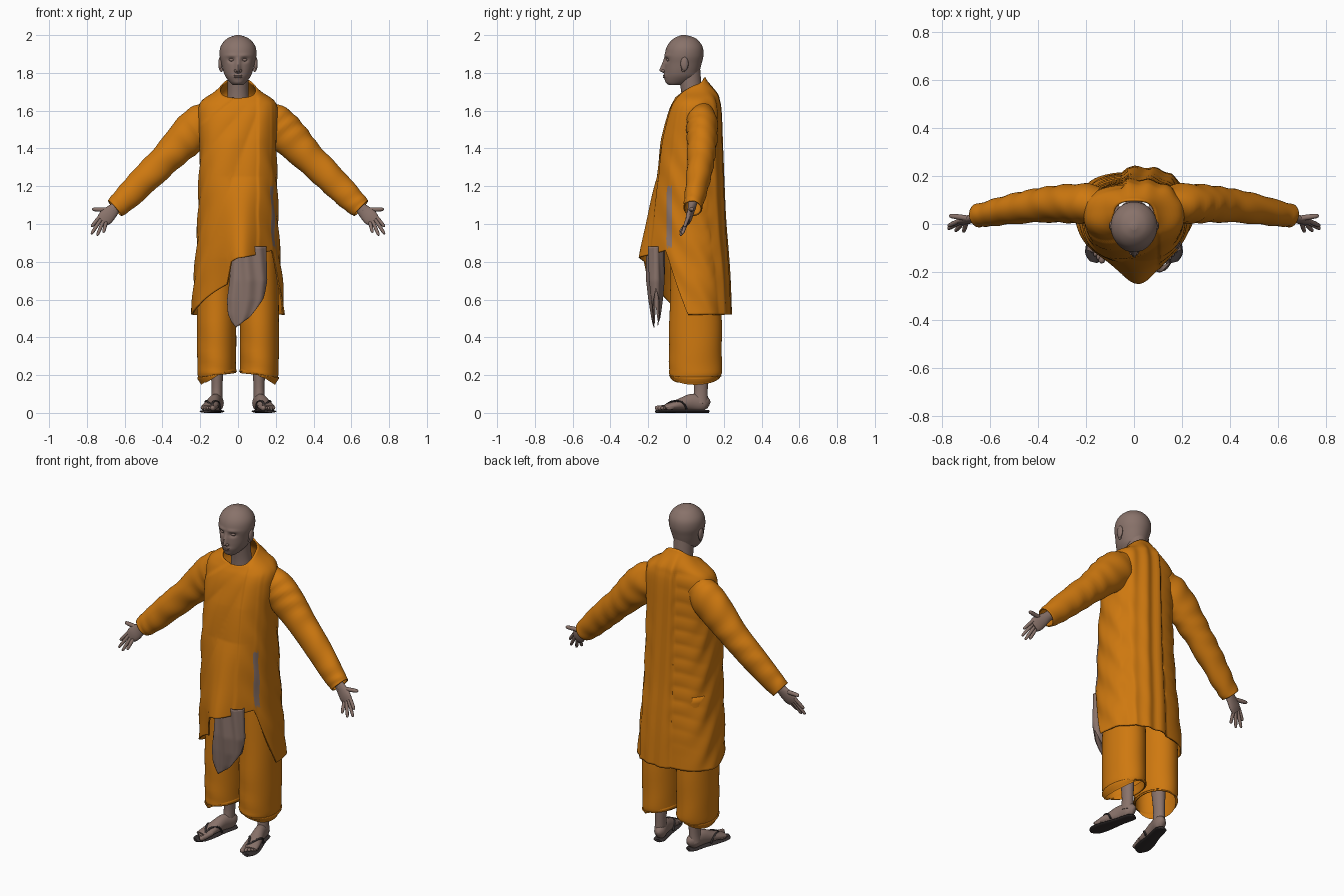
import bpy, bmesh, math
from mathutils import Vector, Matrix

if "Cube" in bpy.data.objects:
    bpy.data.objects.remove(bpy.data.objects["Cube"])


def material(name, r, g, b):
    m = bpy.data.materials.new(name)
    m.use_nodes = True
    m.diffuse_color = (r, g, b, 1)
    m.node_tree.nodes["Principled BSDF"].inputs["Base Color"].default_value = (r, g, b, 1)
    return m


SAFFRON = material("saffron cloth", 0.62, 0.19, 0.005)
SKIN = material("brown grey skin", 0.25, 0.17, 0.145)
DARK = material("dark sandal", 0.035, 0.028, 0.028)
Y, Z = Vector((0, 1, 0)), Vector((0, 0, 1))


def clamp(v):
    return max(0.0, min(1.0, v))


def finish(bm, name, mat, thick=0):
    bmesh.ops.recalc_face_normals(bm, faces=bm.faces)
    me = bpy.data.meshes.new(name)
    bm.to_mesh(me)
    bm.free()
    me.materials.append(mat)
    ob = bpy.data.objects.new(name, me)
    bpy.context.collection.objects.link(ob)
    bpy.ops.object.select_all(action="DESELECT")
    ob.select_set(True)
    bpy.context.view_layer.objects.active = ob
    bpy.ops.object.shade_smooth_by_angle(angle=math.radians(50))
    if thick:
        mod = ob.modifiers.new("thickness", "SOLIDIFY")
        mod.thickness, mod.offset = thick, -1
    return ob


def skin(name, rings, mat, caps=True, thick=0):
    """Bridge closed rings of points into one surface."""
    bm = bmesh.new()
    vs = [[bm.verts.new(p) for p in ring] for ring in rings]
    n = len(vs[0])
    for a, b in zip(vs, vs[1:]):
        for i in range(n):
            bm.faces.new((a[i], a[(i + 1) % n], b[(i + 1) % n], b[i]))
    if caps:
        bm.faces.new(vs[0])
        bm.faces.new(vs[-1])
    return finish(bm, name, mat, thick)


def resample(rows, n):
    """Smooth curve through table rows."""
    rows = [Vector(r) for r in rows]
    last, out = len(rows) - 1, []
    for i in range(n):
        f = i / (n - 1) * last
        k = min(int(f), last - 1)
        t = f - k
        p, q = rows[k], rows[k + 1]
        m0 = (q - rows[max(k - 1, 0)]) / 2
        m1 = (rows[min(k + 2, last)] - p) / 2
        out.append(p + m0 * t + (3 * (q - p) - 2 * m0 - m1) * t**2 + (2 * (p - q) + m0 + m1) * t**3)
    return out


def lookup(rows, key):
    """Linear table lookup on the first column (ascending)."""
    for a, b in zip(rows, rows[1:]):
        if key <= b[0]:
            t = clamp((key - a[0]) / (b[0] - a[0]))
            return [u + (v - u) * t for u, v in zip(a, b)]
    return list(rows[-1])


def tube(name, rows, mat, n=12, seg=16, ref=Y, caps=True, thick=0, wrinkle=0):
    """Oval tube along rows of (x, y, z, radius, radius along ref)."""
    pts = resample(rows, n)
    cs = [Vector(p[:3]) for p in pts]
    rings = []
    for i, p in enumerate(pts):
        t = (cs[min(i + 1, n - 1)] - cs[max(i - 1, 0)]).normalized()
        side = ref.cross(t).normalized()
        up = t.cross(side)
        ring = []
        for j in range(seg):
            a = math.tau * j / seg
            w = 1 + wrinkle * math.sin(i * 1.1 + 2 * math.sin(a + i * 0.2)) * math.cos(a - 1)
            ring.append(cs[i] + (side * math.cos(a) * p[3] + up * math.sin(a) * p[4]) * w)
        rings.append(ring)
    return skin(name, rings, mat, caps, thick)


def ball(name, loc, size, mat=SKIN):
    bm = bmesh.new()
    bmesh.ops.create_uvsphere(bm, u_segments=16, v_segments=10, radius=1,
                              matrix=Matrix.Translation(loc) @ Matrix.Diagonal((*size, 1)))
    return finish(bm, name, mat)


# Head: height, half width, front and back, with face relief
def face_relief(x, z):
    nose = clamp((1.885 - z) / 0.07) * clamp((z - 1.798) / 0.012)
    d = -0.027 * nose * math.exp(-(x / 0.013) ** 2)
    d += 0.013 * math.exp(-((abs(x) - 0.035) / 0.018) ** 2 - ((z - 1.868) / 0.012) ** 2)
    d -= 0.005 * math.exp(-((abs(x) - 0.035) / 0.03) ** 2 - ((z - 1.892) / 0.009) ** 2)
    d -= 0.007 * math.exp(-(x / 0.03) ** 2 - ((z - 1.782) / 0.013) ** 2)
    return d


HEAD = [(1.735, .025, -.09, -.04), (1.75, .043, -.108, .02), (1.78, .066, -.113, .06),
        (1.81, .078, -.114, .072), (1.85, .088, -.113, .083), (1.89, .097, -.113, .092),
        (1.93, .095, -.105, .09), (1.96, .08, -.088, .075), (1.985, .052, -.06, .048),
        (2.0, .012, -.025, .0)]
rings = []
for z, rx, yf, yb in resample(HEAD, 70):
    ring = []
    for j in range(96):
        a = math.tau * j / 96
        x, y = rx * math.cos(a), (yf + yb) / 2 + (yb - yf) / 2 * math.sin(a)
        ring.append((x, y + (face_relief(x, z) if math.sin(a) < 0 else 0), z))
    rings.append(ring)
skin("head", rings, SKIN)
tube("neck", [(0, .04, 1.6, .065, .06), (0, .03, 1.7, .055, .055), (0, .015, 1.82, .055, .06)], SKIN, seg=32)
ball("upper_lip", (0, -.114, 1.786), (.023, .009, .004))
ball("lower_lip", (0, -.113, 1.777), (.02, .009, .005))
for s, side in ((1, "left"), (-1, "right")):
    ball(side + "_ear", (s * .093, -.008, 1.848), (.011, .021, .037))
    ball(side + "_ear_lobe", (s * .088, -.014, 1.818), (.008, .011, .014))
    ball(side + "_eye", (s * .034, -.093, 1.869), (.015, .011, .008))
    ball(side + "_nostril", (s * .011, -.118, 1.811), (.009, .012, .008))

# Robe: draped shell whose hem height changes around the body
ROBE = sorted(tuple(r) for r in resample([
    (.5, .247, -.12, .218), (.7, .235, -.135, .21), (.85, .222, -.142, .2), (1.0, .214, -.14, .188),
    (1.2, .208, -.138, .178), (1.4, .203, -.118, .17), (1.55, .21, -.09, .165), (1.62, .208, -.07, .16),
    (1.66, .185, -.05, .152), (1.7, .125, -.03, .142), (1.74, .085, -.015, .122), (1.79, .055, .0, .095)], 90))
HEM = [(-180, .52), (-145, .57), (-100, .68), (-96, .8), (-90, .82), (-40, .86), (-8, .52), (180, .52)]


def folds(x, z, front):
    if front:
        # wrapped edge from left shoulder to right armpit, then fanned folds
        d = 0.012 * clamp((1.69 + 0.79 * x - z) / 0.012)
        fan = math.atan2(x - 0.17, 1.78 - z)
        d += 0.010 * abs(math.sin(9 * fan)) * clamp((1.65 - z) / 0.2)
        return d + 0.008 * clamp((x - 0.1) / 0.01) * clamp((0.19 - x) / 0.01)
    # shoulder cloth falling down the back, and swags beside it
    sash = clamp((x + 0.05) / 0.02) * clamp((0.19 - x) / 0.03)
    pleats = 0.005 * math.sin(75 * x + 2 * z)
    swag = 0.004 * math.sin(38 * (z + 2.5 * (x + 0.05) ** 2) + 6 * x) * clamp((z - 0.6) / 0.3)
    return sash * (0.022 + pleats) + (1 - sash) * swag


SEG, ROWS = 180, 110
rings = []
for k in range(ROWS + 1):
    ring = []
    for j in range(SEG):
        deg = -180 + 360 * j / SEG
        c, s = math.cos(math.radians(deg)), math.sin(math.radians(deg))
        top = 1.738 + 0.04 * s - 0.03 * max(0, -s) ** 4
        z = top + (lookup(HEM, deg)[1] - top) * k / ROWS
        _, rx, yf, yb = lookup(ROBE, z)
        ux = math.copysign(abs(c) ** 0.8, c)
        uy = math.copysign(abs(s) ** 0.8, s)
        x, y = rx * ux, (yf + yb) / 2 + (yb - yf) / 2 * uy
        d = folds(x, z, s < 0) * clamp((1.76 - z) / 0.08) * abs(s)
        y += math.copysign(d, s)
        x += 0.004 * abs(c) * math.sin(30 * z + 9 * s) * clamp((1.5 - z) / 0.2)
        if s < 0:  # front panel swings forward toward its hem
            y -= 0.088 * clamp((1.25 - z) / 0.43) * math.exp(-((x - 0.02) / 0.095) ** 2)
        ring.append((x, y, z))
    rings.append(ring)
robe = skin("robe", rings, SAFFRON, caps=False, thick=0.008)
robe.data.materials.append(SKIN)
for f in robe.data.polygons:  # lining showing at the side opening
    if f.center.x > 0.15 and -0.102 < f.center.y < -0.075 and 0.88 < f.center.z < 1.2:
        f.material_index = 1

# Under cloth hanging below the front panel
CLOTH = [(.45, .0, .03, .012), (.52, .02, .075, .024), (.6, .04, .098, .035), (.7, .055, .1, .045), (.88, .06, .09, .045)]
CLOTH_HEM = [(-180, .56), (-150, .48), (-110, .45), (-80, .47), (-50, .5), (0, .66), (60, .52), (120, .46), (180, .56)]
rings = []
for k in range(31):
    ring = []
    for j in range(64):
        deg = -180 + 360 * j / 64
        a = math.radians(deg)
        z = 0.88 + (lookup(CLOTH_HEM, deg)[1] - 0.88) * k / 30
        _, cx, rx, ry = lookup(CLOTH, z)
        fold = 1 + 0.14 * math.sin(7 * a + 9 * z)
        ring.append((cx + rx * math.cos(a), -0.16 + ry * math.sin(a) * fold, z))
    rings.append(ring)
skin("hanging_cloth", rings, SKIN, caps=False, thick=0.004)

SLEEVE = [(.13, .08, 1.575, .085, .07), (.2, .085, 1.525, .105, .083), (.28, .085, 1.45, .1, .08),
          (.375, .08, 1.352, .083, .073), (.49, .065, 1.24, .077, .064), (.595, .045, 1.135, .067, .054),
          (.652, .035, 1.083, .056, .048)]
HAND = [(.59, .04, 1.14, .03, .028), (.64, .032, 1.095, .028, .022), (.67, .025, 1.065, .036, .018),
        (.7, .015, 1.035, .041, .016), (.718, .008, 1.015, .034, .011)]
FINGERS = [((.738, .01, 1.032), (.776, -.008, .985)), ((.73, .006, 1.018), (.777, -.02, .946)),
           ((.716, .004, 1.008), (.746, -.03, .938)), ((.7, .004, 1.004), (.712, -.033, .955)),
           ((.68, .022, 1.075), (.772, .035, 1.078))]
FOOT = [(0, .04, .012, .02), (.025, .05, .032, .042), (.09, .056, .032, .045),
        (.15, .046, .038, .033), (.2, .036, .043, .022), (.245, .028, .04, .012)]
TURN = math.radians(14)


def foot_point(s, along, out, z):
    return (s * (.1 + along * math.sin(TURN) + out * math.cos(TURN)),
            .12 - along * math.cos(TURN) + out * math.sin(TURN), z)


for s, side in ((1, "left"), (-1, "right")):
    flip = lambda rows: [(s * r[0], *r[1:]) for r in rows]
    # Arm and hand
    tube(side + "_sleeve", flip(SLEEVE), SAFFRON, n=44, seg=40, caps=False, thick=0.006, wrinkle=0.04)
    tube(side + "_palm", flip(HAND), SKIN, n=16, seg=20)
    for i, (a, b) in enumerate(FINGERS):
        a, b = Vector(a), Vector(b)
        r = 0.012 if i == 4 else 0.0095
        rows = [(*a.lerp(b, t), r * q, r * q) for t, q in ((-.25, 1), (.3, 1), (.65, .95), (.92, .75), (1, .2))]
        tube(f"{side}_finger_{i + 1}", flip(rows), SKIN, seg=10)

    # Trouser leg, shin and foot
    tube(side + "_trouser_leg", flip([(.111, .05, .2, .1, .135), (.113, .05, .24, .102, .14),
         (.113, .05, .5, .104, .138), (.11, .05, .95, .1, .125)]), SAFFRON,
         n=24, seg=48, caps=False, thick=0.006, wrinkle=0.012)
    tube(side + "_shin", flip([(.115, .075, .05, .032, .042), (.112, .078, .1, .029, .037),
         (.111, .078, .18, .031, .038), (.11, .065, .45, .05, .055)]), SKIN, seg=20)
    tube(side + "_foot", [(*foot_point(s, a, 0, z), w, h) for a, z, w, h in FOOT], SKIN, n=20, seg=20, ref=Z)
    for i in range(5):
        out, end = -.032 + .016 * i, .285 - .011 * i
        r = .014 if i == 0 else .0095
        rows = [(*foot_point(s, a, out, z), r * q, r * q)
                for a, z, q in ((.2, .034, 1), (end - .03, .026, 1), (end - .008, .025, .9), (end, .024, .2))]
        tube(f"{side}_toe_{i + 1}", rows, SKIN, seg=10, ref=Z)
    # Sandal sole and thong straps
    sole = [(0, .015), (.02, .034), (.1, .036), (.2, .047), (.26, .042), (.288, .015)]
    tube(side + "_sandal_sole", [(*foot_point(s, a, 0, .008), w, .008) for a, w in sole], DARK, n=20, ref=Z)
    for e in (-1, 1):
        path = [(.13, .037 * e, .02), (.15, .036 * e, .055), (.19, .02 * e, .062), (.235, -.018, .038), (.245, -.022, .01)]
        tube(f"{side}_sandal_strap_{'inner' if e < 0 else 'outer'}",
             [(*foot_point(s, *p), .006, .005) for p in path], DARK, seg=8, ref=Z)
